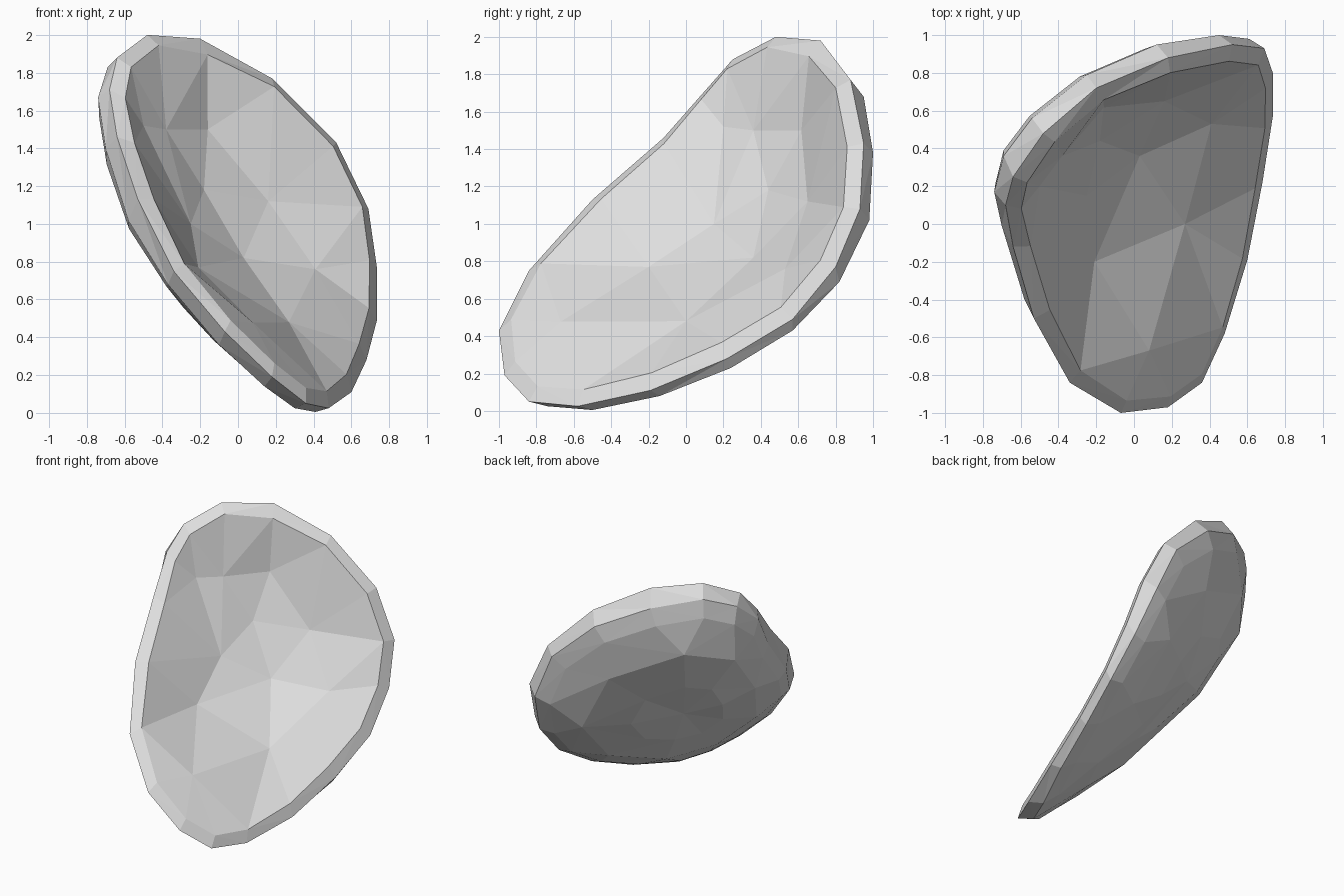
import bpy, bmesh, random
from mathutils import Vector
from mathutils.geometry import delaunay_2d_cdt

if "Cube" in bpy.data.objects:
    bpy.data.objects.remove(bpy.data.objects["Cube"])

random.seed(4)

# Ridge line of the lip, running once around the dish
RIDGE = [Vector(p) for p in (
    (-0.48, 0.48, 2.00), (-0.20, 0.72, 1.98), (0.18, 0.88, 1.77),
    (0.52, 0.95, 1.43), (0.69, 0.93, 1.08), (0.735, 0.80, 0.77),
    (0.735, 0.57, 0.49), (0.68, 0.22, 0.28), (0.60, -0.19, 0.11),
    (0.48, -0.58, 0.025), (0.36, -0.84, 0.05), (0.18, -0.97, 0.19),
    (-0.07, -1.00, 0.43), (-0.34, -0.84, 0.75), (-0.53, -0.50, 1.13),
    (-0.64, -0.12, 1.46), (-0.68, 0.10, 1.71), (-0.64, 0.25, 1.88))]
# Back edge of the lip, point for point behind the ridge
BACK_EDGE = [Vector(p) for p in (
    (-0.54, 0.56, 1.92), (-0.25, 0.79, 1.86), (0.12, 0.95, 1.68),
    (0.45, 1.00, 1.38), (0.61, 0.98, 1.02), (0.68, 0.82, 0.69),
    (0.69, 0.57, 0.43), (0.64, 0.24, 0.23), (0.55, -0.14, 0.08),
    (0.41, -0.50, 0.005), (0.30, -0.74, 0.025), (0.14, -0.87, 0.14),
    (-0.10, -0.90, 0.36), (-0.37, -0.74, 0.68), (-0.58, -0.40, 1.02),
    (-0.70, -0.01, 1.40), (-0.74, 0.17, 1.67), (-0.69, 0.36, 1.83))]
# Low points of the shallow hollow
HOLLOW = [Vector(p) for p in (
    (-0.50, 0.20, 1.52), (-0.38, 0.36, 1.50), (-0.16, 0.617, 1.50),
    (-0.18, 0.44, 1.18), (0.16, 0.65, 1.12), (0.03, 0.36, 0.82),
    (-0.25, 0.15, 1.00), (0.41, 0.53, 0.76), (0.27, 0.00, 0.48),
    (0.08, -0.67, 0.477), (-0.21, -0.20, 0.77))]

N = len(RIDGE)
CENTER = sum(RIDGE, Vector()) / N
NORMAL = Vector((0.62, -0.475, 0.625)).normalized()   # way the hollow faces
LONG = Vector((-0.42, 0.46, 0.78))
LONG = (LONG - NORMAL * LONG.dot(NORMAL)).normalized()  # toward the blunt end
SIDE = NORMAL.cross(LONG)

inner_edge = [p + (CENTER - p).normalized() * 0.09 + NORMAL * 0.03 for p in RIDGE]
inner_edge[1].z -= 0.03

bm = bmesh.new()


def add_ring(points):
    return [bm.verts.new(p) for p in points]


def bridge(a, b):
    """Join two rings; the second may have half as many points."""
    n = len(a)
    if len(b) == n:
        for i in range(n):
            j = (i + 1) % n
            bm.faces.new((a[i], a[j], b[j], b[i]))
        return
    for i in range(len(b)):
        j = (i + 1) % len(b)
        m, e = 2 * i + 1, (2 * i + 2) % n
        bm.faces.new((a[2 * i], a[m], b[i]))
        bm.faces.new((a[m], a[e], b[j], b[i]))


# Lip
ridge_v, inner_v, back_v = map(add_ring, (RIDGE, inner_edge, BACK_EDGE))
bridge(ridge_v, inner_v)
bridge(ridge_v, back_v)

# Hollow: faceted sheet through its low points, bounded by the lip
sheet_v = inner_v + add_ring(HOLLOW)
flat = [Vector((v.co.dot(SIDE), v.co.dot(LONG))) for v in sheet_v]
result = delaunay_2d_cdt(flat, [], [list(range(N))], 1, 1e-5)
source = [ids[0] for ids in result[3]]
for tri in result[2]:
    bm.faces.new([sheet_v[source[i]] for i in tri])

# Rounded back: rings shrinking toward the deepest point, deeper at the blunt end
back_center = sum(BACK_EDGE, Vector()) / N + LONG * 0.16
DEPTH = 0.285


def back_point(p, scale, sink):
    q = back_center + (p - back_center) * scale
    depth = DEPTH * (1 + 0.25 * (q - back_center).dot(LONG))
    return q - NORMAL * depth * sink * random.uniform(0.97, 1.03)


first = add_ring([back_point(p, 0.91, 0.27) for p in BACK_EDGE])
pairs = [(BACK_EDGE[i] + BACK_EDGE[i + 1]) / 2 for i in range(0, N, 2)]
second = add_ring([back_point(p, 0.72, 0.70) for p in pairs])
third = add_ring([back_point(p, 0.38, 0.95) for p in pairs])
bridge(back_v, first)
bridge(first, second)
bridge(second, third)
tip = bm.verts.new(back_center - NORMAL * DEPTH)
for i in range(len(third)):
    bm.faces.new((third[i], third[(i + 1) % len(third)], tip))

bmesh.ops.triangulate(bm, faces=bm.faces[:])
bmesh.ops.recalc_face_normals(bm, faces=bm.faces[:])

mesh = bpy.data.meshes.new("shell_dish")
bm.to_mesh(mesh)
bm.free()
dish = bpy.data.objects.new("shell_dish", mesh)
bpy.context.collection.objects.link(dish)

# One plain colour
grey = bpy.data.materials.new("light_grey")
grey.diffuse_color = (0.73, 0.73, 0.73, 1)
grey.use_nodes = True
grey.node_tree.nodes["Principled BSDF"].inputs["Base Color"].default_value = grey.diffuse_color
mesh.materials.append(grey)
